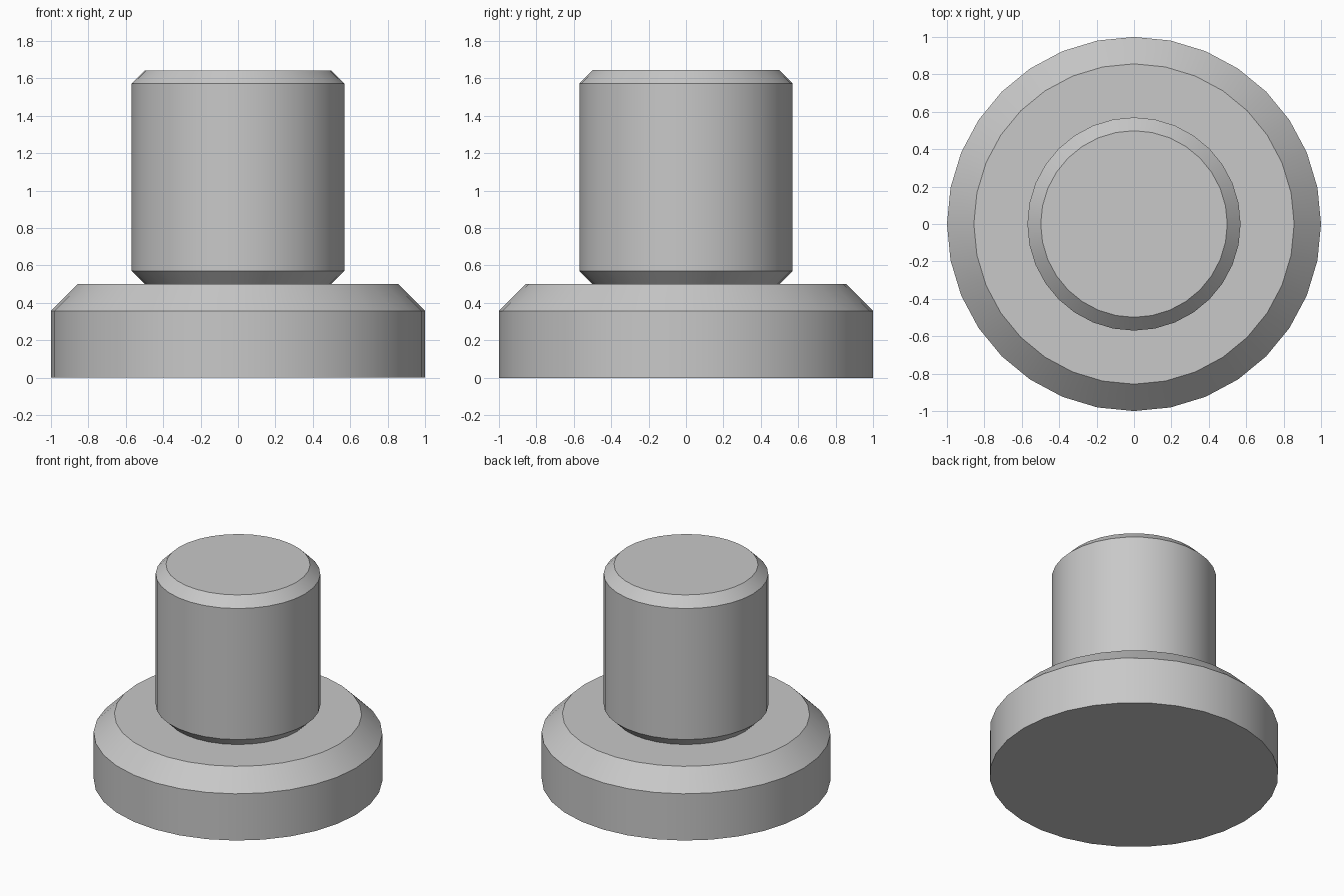
import bpy
import bmesh
from math import radians
from mathutils import Matrix

cube = bpy.data.objects.get("Cube")
if cube:
    bpy.data.objects.remove(cube, do_unlink=True)

SIDES = 32

grey = bpy.data.materials.new("plain grey")
grey.use_nodes = True
grey.diffuse_color = (0.58, 0.58, 0.58, 1)
grey.node_tree.nodes["Principled BSDF"].inputs["Base Color"].default_value = grey.diffuse_color


def chamfered_disc(name, radius, bottom, top, chamfer, both_ends):
    """Cylinder with a flat chamfer on its top rim, and optionally its bottom rim."""
    bm = bmesh.new()
    bmesh.ops.create_cone(bm, cap_ends=True, segments=SIDES, radius1=radius, radius2=radius,
                          depth=top - bottom, matrix=Matrix.Translation((0, 0, (top + bottom) / 2)))
    middle = (top + bottom) / 2
    rims = [e for e in bm.edges
            if abs(e.verts[0].co.z - e.verts[1].co.z) < 0.001
            and (both_ends or e.verts[0].co.z > middle)]
    bmesh.ops.bevel(bm, geom=rims, offset=chamfer, offset_type='OFFSET',
                    segments=1, affect='EDGES')
    mesh = bpy.data.meshes.new(name)
    bm.to_mesh(mesh)
    bm.free()
    mesh.materials.append(grey)
    part = bpy.data.objects.new(name, mesh)
    bpy.context.collection.objects.link(part)

    # Smooth round walls, crisp rims
    bpy.ops.object.select_all(action='DESELECT')
    part.select_set(True)
    bpy.context.view_layer.objects.active = part
    bpy.ops.object.shade_smooth_by_angle(angle=radians(30))
    return part


# Wide foot, chamfered only on top
chamfered_disc("base", 1.0, 0, 0.5, 0.143, False)

# Upright post, chamfered at both ends
chamfered_disc("post", 0.57, 0.5, 1.643, 0.071, True)
